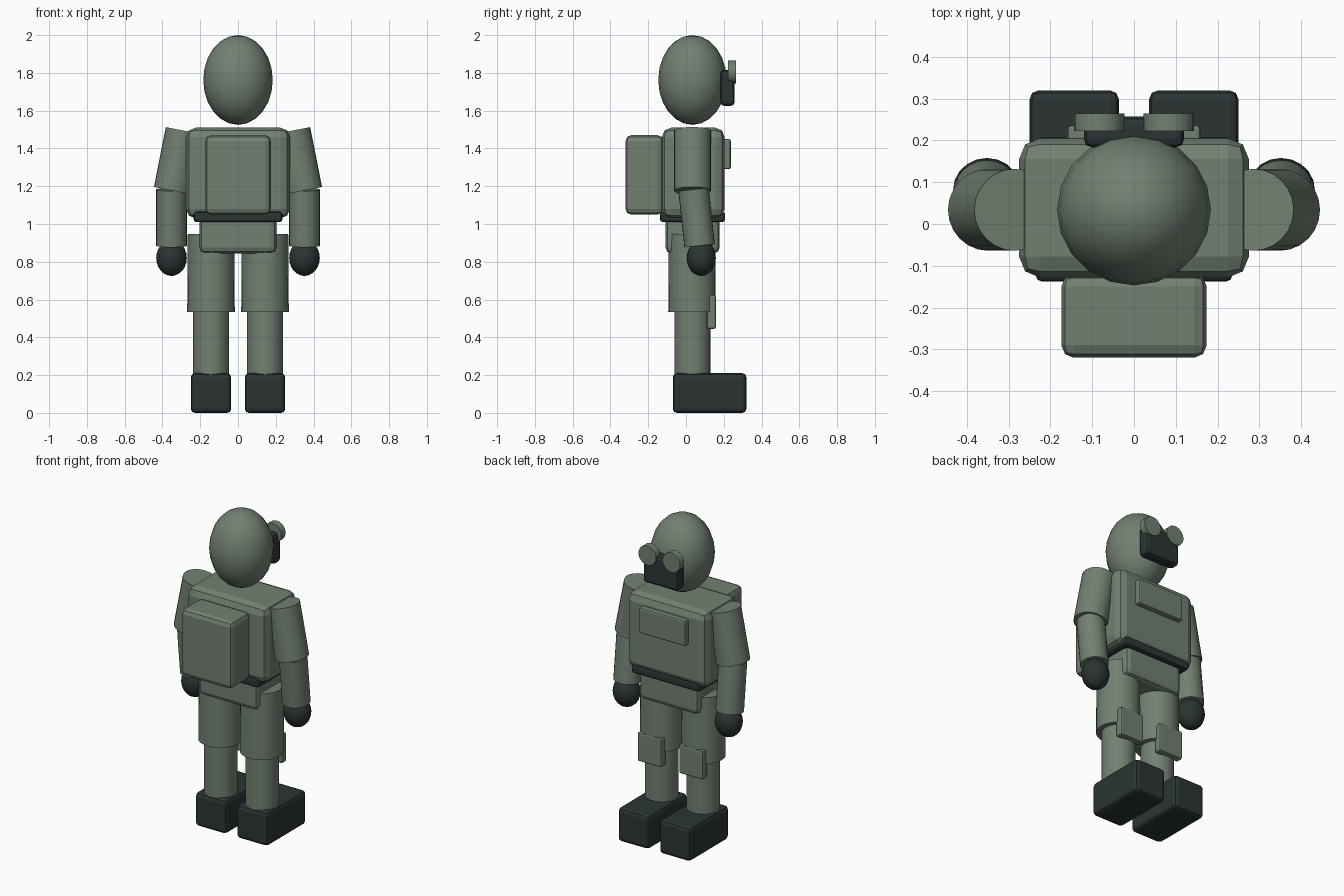
import bpy, math
from mathutils import Vector

if "Cube" in bpy.data.objects:
    bpy.data.objects.remove(bpy.data.objects["Cube"])


def material(name, rgb):
    m = bpy.data.materials.new(name)
    m.diffuse_color = (*rgb, 1)
    m.use_nodes = True
    m.node_tree.nodes["Principled BSDF"].inputs["Base Color"].default_value = m.diffuse_color
    return m


GREEN = material("sage green", (0.170, 0.216, 0.170))
DARK = material("dark charcoal green", (0.025, 0.034, 0.034))


def finish(name, mat, smooth=None):
    o = bpy.context.object
    o.name = name
    o.data.materials.append(mat)
    if smooth:
        bpy.ops.object.shade_smooth_by_angle(angle=math.radians(smooth))
    return o


def box(name, mat, x, y, z, bevel):
    """Rounded box from (min, max) ranges on each axis."""
    r = (x, y, z)
    bpy.ops.mesh.primitive_cube_add(size=1, location=[(a + b) / 2 for a, b in r])
    o = bpy.context.object
    o.scale = [b - a for a, b in r]
    bpy.ops.object.transform_apply(location=False, rotation=False, scale=True)
    mod = o.modifiers.new("rounded edges", 'BEVEL')
    mod.width = bevel
    mod.segments = 2
    return finish(name, mat)


def tube(name, mat, start, end, r1, r2):
    """Capped cylinder or cone running between two points."""
    a, b = Vector(start), Vector(end)
    bpy.ops.mesh.primitive_cone_add(vertices=24, radius1=r1, radius2=r2, depth=(b - a).length,
                                    location=(a + b) / 2)
    bpy.context.object.rotation_euler = (b - a).to_track_quat('Z', 'Y').to_euler()
    return finish(name, mat, 40)


def ball(name, mat, centre, radii, seg=20, rings=12):
    bpy.ops.mesh.primitive_uv_sphere_add(segments=seg, ring_count=rings, radius=1, location=centre)
    bpy.context.object.scale = radii
    bpy.ops.object.transform_apply(location=False, rotation=False, scale=True)
    return finish(name, mat, 60)


# Head and goggles
ball("head", GREEN, (0, 0.034, 1.7625), (0.184, 0.181, 0.2375))
box("goggle_body", DARK, (-0.12, 0.12), (0.183, 0.257), (1.625, 1.815), 0.02)

# Torso, belt, hips and gear
box("torso", GREEN, (-0.275, 0.275), (-0.128, 0.205), (1.03, 1.51), 0.05)
box("belt", DARK, (-0.235, 0.235), (-0.138, 0.207), (1.01, 1.065), 0.015)
box("hips", GREEN, (-0.203, 0.203), (-0.108, 0.178), (0.845, 1.05), 0.03)
box("backpack", GREEN, (-0.174, 0.174), (-0.32, -0.12), (1.05, 1.47), 0.03)
box("chest_pouch", GREEN, (-0.16, 0.16), (0.19, 0.237), (1.29, 1.45), 0.01)

# Limbs and paired parts
for side, s in (("left", -1), ("right", 1)):
    tube(f"{side}_goggle_lens", GREEN, (s * 0.083, 0.222, 1.805), (s * 0.083, 0.264, 1.805), 0.06, 0.06)
    tube(f"{side}_upper_arm", GREEN, (s * 0.349, 0.034, 1.177), (s * 0.286, 0.034, 1.494), 0.098, 0.098)
    tube(f"{side}_forearm", GREEN, (s * 0.352, 0.072, 0.885), (s * 0.352, 0.040, 1.183), 0.081, 0.081)
    ball(f"{side}_hand", DARK, (s * 0.352, 0.081, 0.82), (0.081, 0.077, 0.095))
    tube(f"{side}_thigh", GREEN, (s * 0.143, 0.032, 0.535), (s * 0.143, 0.032, 0.947), 0.126, 0.123)
    tube(f"{side}_shin", GREEN, (s * 0.143, 0.034, 0.18), (s * 0.143, 0.034, 0.56), 0.096, 0.096)
    x = sorted((s * 0.036, s * 0.25))
    box(f"{side}_boot", DARK, x, (-0.07, 0.32), (0, 0.21), 0.022)
    x = sorted((s * 0.06, s * 0.226))
    box(f"{side}_knee_pad", GREEN, x, (0.11, 0.158), (0.445, 0.625), 0.01)
